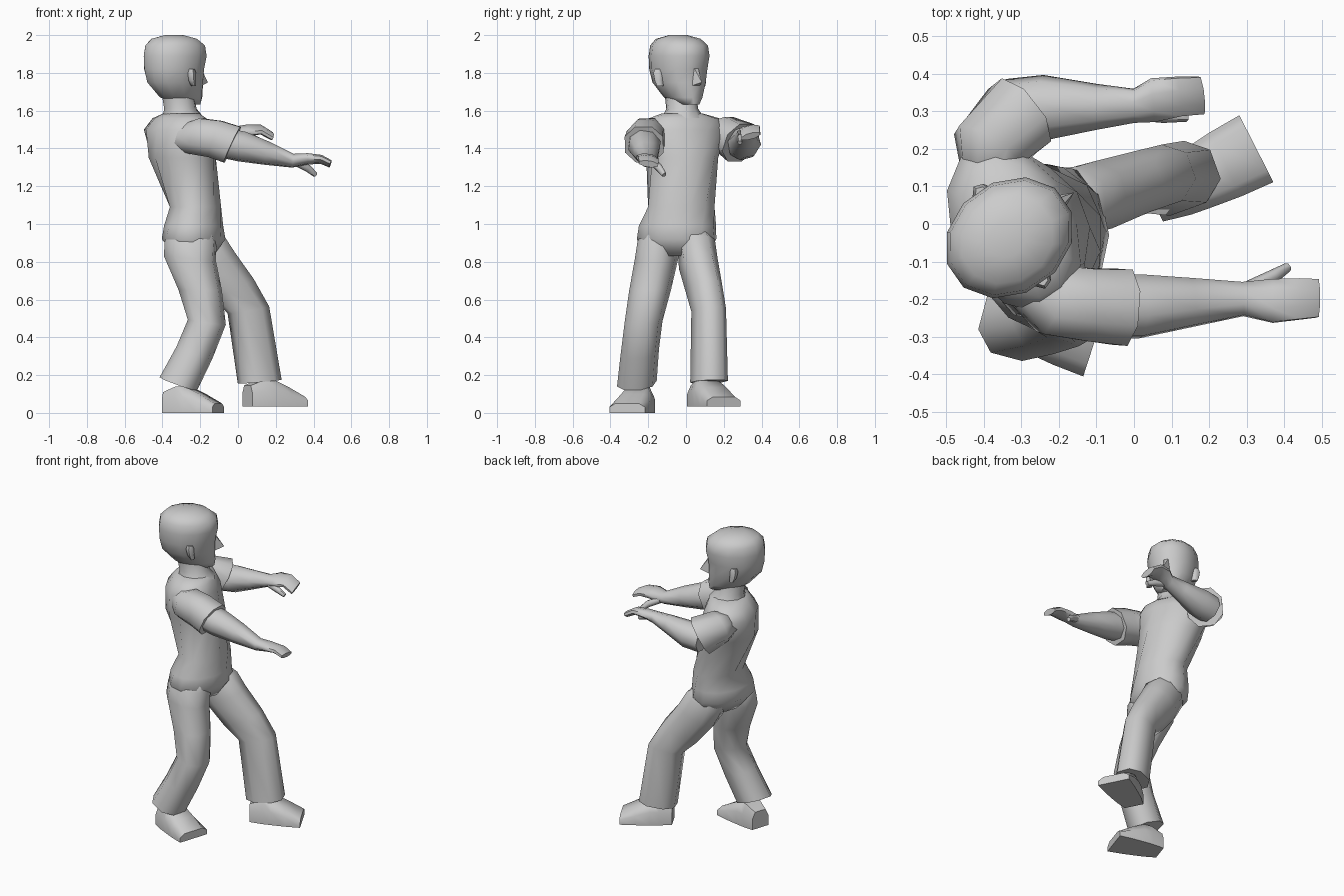
import bpy, bmesh, math
from mathutils import Vector, Matrix

def finish(name, bm, angle=40):
    bmesh.ops.recalc_face_normals(bm, faces=bm.faces)
    me = bpy.data.meshes.new(name)
    bm.to_mesh(me)
    bm.free()
    ob = bpy.data.objects.new(name, me)
    bpy.context.collection.objects.link(ob)
    bpy.ops.object.select_all(action='DESELECT')
    ob.select_set(True)
    bpy.context.view_layer.objects.active = ob
    bpy.ops.object.shade_smooth_by_angle(angle=math.radians(angle))
    return ob

def skin(name, rings, angle=40):
    """Bridge point rings into a closed skin."""
    bm = bmesh.new()
    loops = [[bm.verts.new(p) for p in r] for r in rings]
    n = len(loops[0])
    for a, b in zip(loops, loops[1:]):
        for i in range(n):
            j = (i + 1) % n
            bm.faces.new((a[i], a[j], b[j], b[i]))
    bm.faces.new(loops[0])
    bm.faces.new(loops[-1])
    return finish(name, bm, angle)

def loft(name, secs, n=10, roll=0, angle=62, power=1.0):
    """Sections: x, y, z, half depth, half width, yaw, tilt. Low power = squarer."""
    def squash(c):
        return math.copysign(abs(c) ** power, c)
    rings = []
    for x, y, z, a, b, yaw, tilt in secs:
        R = (Matrix.Rotation(math.radians(yaw), 3, 'Z') @ Matrix.Rotation(math.radians(roll), 3, 'X')
             @ Matrix.Rotation(math.radians(tilt), 3, 'Y'))
        k = 1.04
        rings.append([Vector((x, y, z)) + R @ Vector((a * k * squash(math.cos(t)), b * k * squash(math.sin(t)), 0))
                      for t in ((i + .5) * 2 * math.pi / n for i in range(n))])
    return skin(name, rings, angle)

# torso, twisted from hips to shoulders
loft("torso", [
    (-.23, -.05, .83, .09, .16, -15, 0), (-.235, -.05, .92, .16, .205, -12, 0),
    (-.235, -.045, .99, .15, .20, -8, 0), (-.225, -.025, 1.09, .135, .175, 0, 0),
    (-.295, -.02, 1.35, .17, .185, 20, 0), (-.32, -.01, 1.50, .155, .23, 27, 0),
    (-.31, -.01, 1.56, .12, .19, 27, 0), (-.30, -.02, 1.585, .09, .11, 27, 0)], 12)
loft("neck", [(-.29, -.015, 1.56, .11, .11, 30, 0), (-.305, -.02, 1.61, .085, .08, 30, 0),
              (-.32, -.03, 1.70, .085, .08, 30, 0)])

# head turned to its left
YAW = math.radians(35)
HX, HY = -.33, -.035
def on_head(f, s, z):
    return Vector((HX + f * math.cos(YAW) - s * math.sin(YAW),
                   HY + f * math.sin(YAW) + s * math.cos(YAW), z))
head = [(.095, 1.632, .055, .045), (.035, 1.67, .12, .085), (-.003, 1.75, .156, .125),
        (-.01, 1.82, .165, .14), (-.003, 1.89, .175, .145), (-.003, 1.945, .165, .138),
        (-.01, 1.98, .125, .11), (-.01, 2.0, .05, .045)]
loft("head", [(*on_head(f, 0, z), a, b, 35, 0) for f, z, a, b in head], 12)

# nose wedge
nose = [(.145, .016, 1.84), (.145, -.016, 1.84), (.13, -.036, 1.725), (.13, .036, 1.725), (.208, 0, 1.75)]
bm = bmesh.new()
v = [bm.verts.new(on_head(*p)) for p in nose]
for f in ((0, 1, 4), (1, 2, 4), (2, 3, 4), (3, 0, 4), (3, 2, 1, 0)):
    bm.faces.new([v[i] for i in f])
finish("nose", bm, 30)

# ears
ear = [(.02, 1.73, .012, .018), (.01, 1.76, .02, .024), (.005, 1.80, .024, .028), (.005, 1.82, .016, .02)]
for side, label in ((1, "left"), (-1, "right")):
    loft(label + "_ear", [(*on_head(f, side * .138, z), a, b, 35 + 15 * side, 0) for f, z, a, b in ear], 6)

# trouser legs, tucked into the hips
loft("right_leg", [
    (-.245, -.13, 1.0, .10, .06, -10, 0), (-.25, -.145, .91, .135, .105, -10, 0),
    (-.255, -.155, .82, .135, .11, -10, 5), (-.20, -.19, .65, .11, .105, -12, 0),
    (-.165, -.225, .48, .096, .095, -15, 8), (-.23, -.245, .32, .095, .097, -15, 20),
    (-.315, -.26, .155, .10, .10, -15, 20)], 8, power=.85)
loft("left_leg", [
    (-.24, .045, .97, .09, .07, 5, -15), (-.19, .055, .89, .125, .095, 8, -22),
    (-.13, .065, .79, .125, .095, 15, -28), (-.03, .095, .66, .12, .086, 20, -25),
    (.055, .12, .545, .108, .082, 20, -10), (.115, .122, .165, .112, .09, 20, -5)], 8, power=.85)

# shoes: flat sole, blunt toe
def shoe(name, x, y, z, yaw, length):
    M = Matrix.Translation((x, y, z)) @ Matrix.Rotation(math.radians(yaw), 4, 'Z')
    rings = []
    for d, w, h in ((0, .06, .11), (.25, .078, .14), (.42, .085, .14), (.7, .095, .10), (1, .10, .05)):
        rings.append([M @ Vector((d * length, s * w, t * h)) for s, t in
                      ((-1, 0), (1, 0), (1, .6), (.65, 1), (-.65, 1), (-1, .6))])
    skin(name, rings, 58)
shoe("right_shoe", -.385, -.22, 0, -18, .295)
shoe("left_shoe", .05, .06, .035, 27, .31)

# short sleeves
loft("right_sleeve", [
    (-.33, -.13, 1.455, .06, .06, -30, 100), (-.22, -.20, 1.465, .10, .098, -18, 105),
    (-.12, -.215, 1.45, .104, .10, -8, 108), (-.03, -.222, 1.42, .107, .105, -4, 115)], 8, power=.9)
loft("left_sleeve", [
    (-.40, .10, 1.475, .06, .06, 70, 100), (-.39, .20, 1.48, .095, .10, 58, 110),
    (-.305, .29, 1.43, .115, .11, 38, 118)], 8, power=.9)

# bare arms flowing into mitten hands, with thumbs
loft("right_arm", [
    (-.1, -.22, 1.435, .08, .085, 0, 105), (.02, -.22, 1.41, .08, .085, 0, 105),
    (.15, -.21, 1.375, .062, .066, 3, 105), (.29, -.20, 1.335, .036, .046, 3, 95),
    (.37, -.205, 1.345, .028, .06, 0, 90), (.44, -.20, 1.342, .022, .057, 0, 100),
    (.49, -.198, 1.318, .018, .053, 0, 110)], 8, roll=-8)
loft("right_thumb", [(.31, -.17, 1.325, .02, .02, 30, 115), (.37, -.14, 1.295, .02, .018, 35, 120),
                     (.41, -.115, 1.26, .013, .012, 35, 125)], 6)
loft("left_arm", [
    (-.33, .30, 1.42, .08, .085, 10, 85), (-.24, .31, 1.43, .08, .085, 5, 80),
    (-.1, .312, 1.46, .055, .06, 2, 80), (0, .315, 1.48, .036, .045, 3, 85),
    (.05, .33, 1.495, .028, .06, 5, 90), (.12, .34, 1.50, .022, .055, 6, 100),
    (.18, .343, 1.465, .018, .053, 6, 115)], 8, roll=15)
loft("left_thumb", [(.02, .295, 1.47, .02, .02, -15, 110), (.08, .288, 1.455, .02, .018, -5, 115),
                    (.14, .285, 1.43, .013, .012, 0, 120)], 6)
